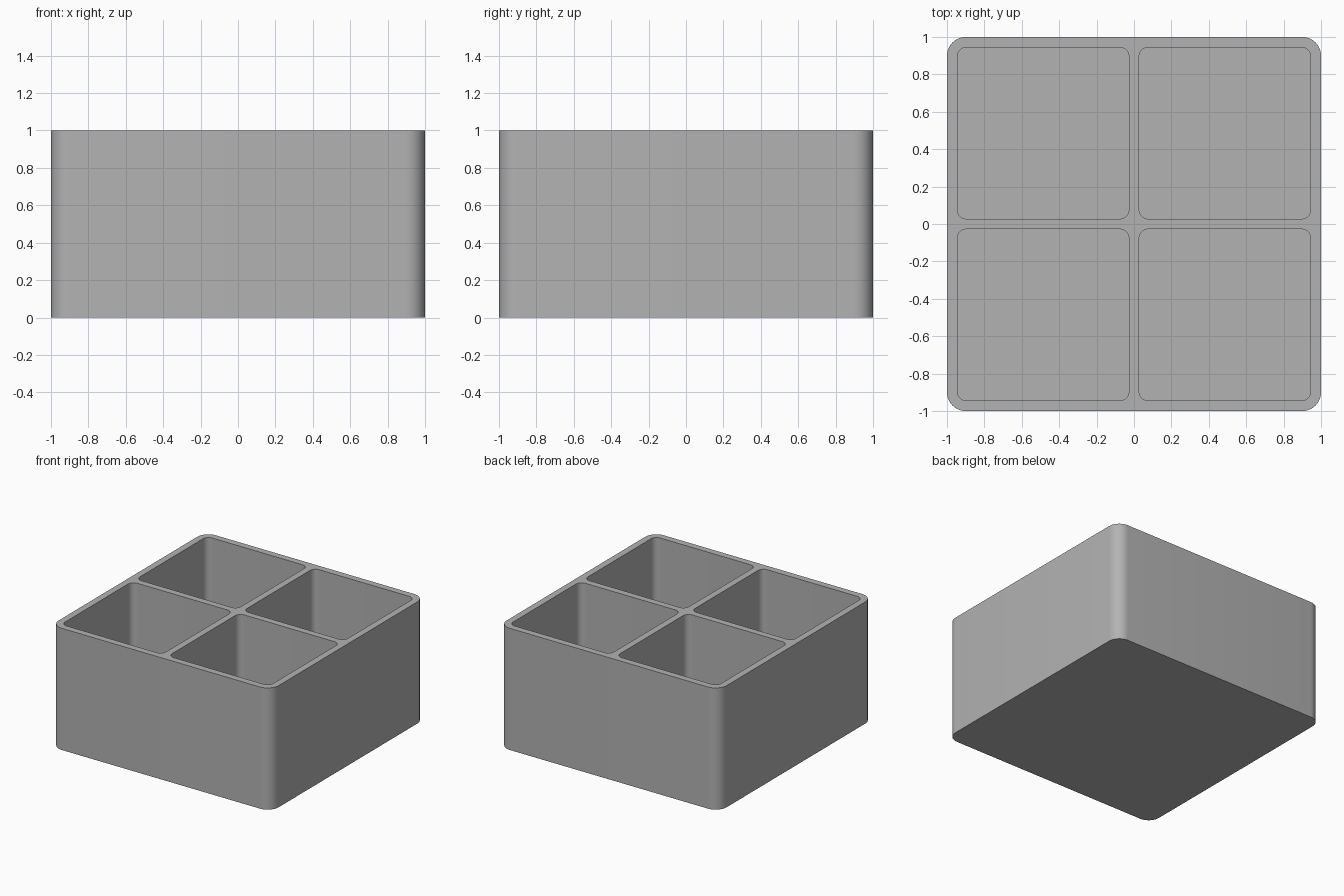
import bpy, bmesh, math

HEIGHT = 1.0
FLOOR = 0.055      # floor thickness
WALL = 0.055       # outer wall thickness
DIVIDER = 0.0275   # half thickness of the dividers
OUTER_R, POCKET_R = 0.1, 0.05
STEPS = 10         # segments per rounded corner

if "Cube" in bpy.data.objects:
    bpy.data.objects.remove(bpy.data.objects["Cube"], do_unlink=True)

grey = bpy.data.materials.new("plain grey")
grey.use_nodes = True
colour = (0.45, 0.45, 0.45, 1)
grey.diffuse_color = colour
grey.node_tree.nodes["Principled BSDF"].inputs["Base Color"].default_value = colour


def rounded_square(bm, cx, cy, half, radius, z):
    """Ring of vertices around a square with rounded corners."""
    ring = []
    inner = half - radius
    for corner, (sx, sy) in enumerate(((1, 1), (-1, 1), (-1, -1), (1, -1))):
        for i in range(STEPS + 1):
            a = (corner + i / STEPS) * math.pi / 2
            ring.append(bm.verts.new((cx + sx * inner + radius * math.cos(a),
                                      cy + sy * inner + radius * math.sin(a), z)))
    return ring


def shell(bm, cx, cy, half, radius, bottom, top):
    """Upright walls closed at the bottom; returns the open top edges."""
    low = rounded_square(bm, cx, cy, half, radius, bottom)
    high = rounded_square(bm, cx, cy, half, radius, top)
    bm.faces.new(low)
    n = len(low)
    for i in range(n):
        j = (i + 1) % n
        bm.faces.new((low[i], low[j], high[j], high[i]))
    return [bm.edges.get((high[i], high[(i + 1) % n])) for i in range(n)]


bm = bmesh.new()

# Outer body
rim = shell(bm, 0, 0, 1.0, OUTER_R, 0, HEIGHT)

# Four square compartments
half = (1 - WALL - DIVIDER) / 2
centre = DIVIDER + half
for sx in (-1, 1):
    for sy in (-1, 1):
        rim += shell(bm, sx * centre, sy * centre, half, POCKET_R, FLOOR, HEIGHT)

# Flat rim joining the walls and dividers
bmesh.ops.triangle_fill(bm, edges=rim, use_beauty=True, normal=(0, 0, 1))
bmesh.ops.recalc_face_normals(bm, faces=bm.faces)

mesh = bpy.data.meshes.new("divided_box")
bm.to_mesh(mesh)
bm.free()
mesh.materials.append(grey)
box = bpy.data.objects.new("divided_box", mesh)
bpy.context.collection.objects.link(box)

# Smooth rounded corners, sharp rims
bpy.ops.object.select_all(action="DESELECT")
box.select_set(True)
bpy.context.view_layer.objects.active = box
bpy.ops.object.shade_smooth_by_angle(angle=math.radians(30))
